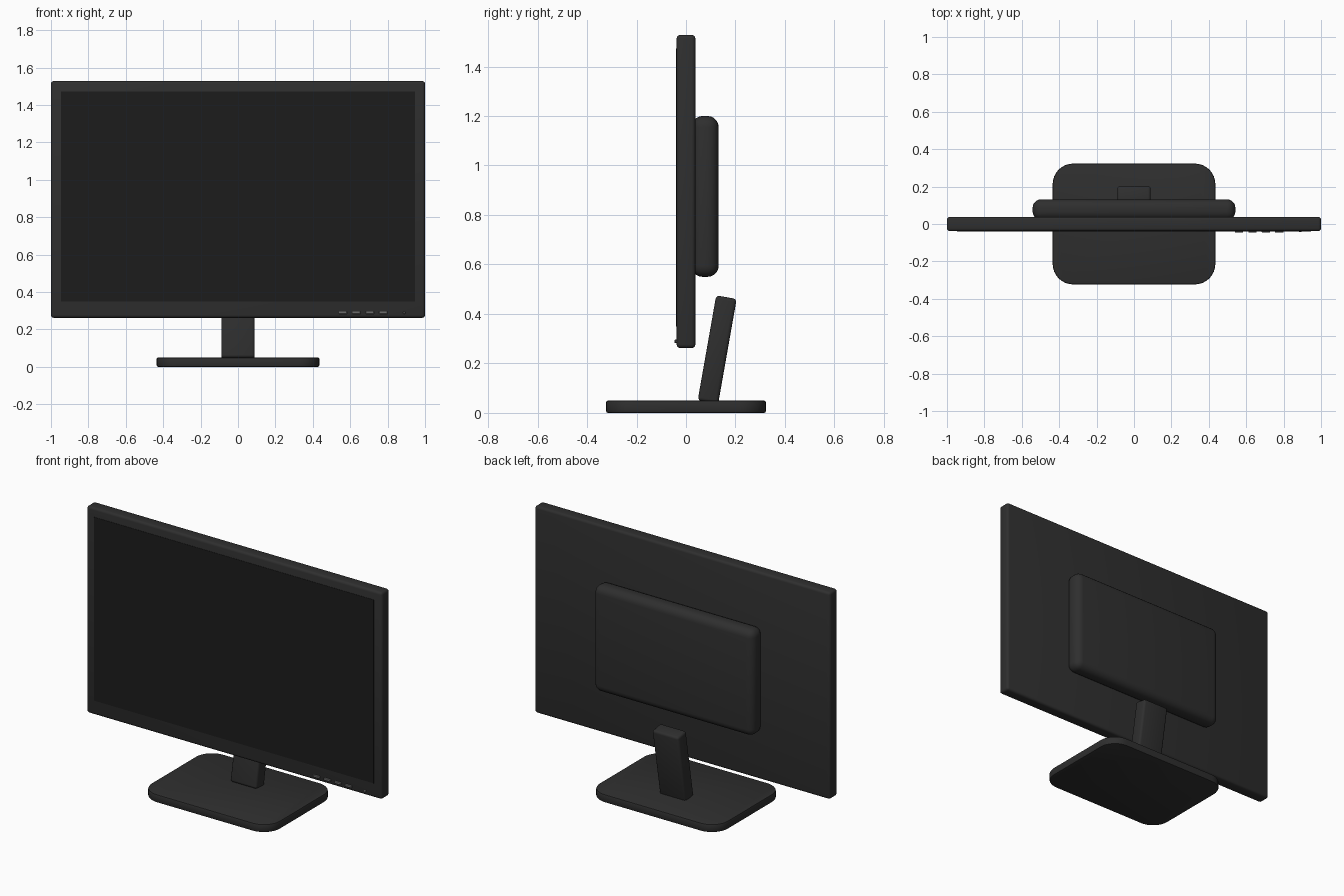
import bpy, bmesh
from math import radians

if "Cube" in bpy.data.objects:
    bpy.data.objects.remove(bpy.data.objects["Cube"])


def material(name, v):
    m = bpy.data.materials.new(name)
    m.diffuse_color = (v, v, v, 1)
    m.use_nodes = True
    m.node_tree.nodes["Principled BSDF"].inputs["Base Color"].default_value = m.diffuse_color
    return m


plastic = material("dark_plastic", 0.028)
glass = material("screen_black", 0.012)
button_grey = material("button_grey", 0.15)


def box(name, lo, hi, mat, bevel=0.0, segments=3, corner=0.0, tilt=0.0):
    """Box from lo to hi; corner rounds the upright edges, bevel softens the rest."""
    size = [b - a for a, b in zip(lo, hi)]
    bm = bmesh.new()
    bmesh.ops.create_cube(bm, size=1)
    bmesh.ops.scale(bm, vec=size, verts=bm.verts)
    if corner:
        upright = [e for e in bm.edges
                   if abs(e.verts[0].co.z - e.verts[1].co.z) > 1e-4]
        bmesh.ops.bevel(bm, geom=upright, offset=corner, segments=8,
                        profile=0.5, affect='EDGES')
    if bevel:
        sharp = [e for e in bm.edges if e.calc_face_angle(0) > radians(40)]
        bmesh.ops.bevel(bm, geom=sharp, offset=bevel, segments=segments,
                        profile=0.5, affect='EDGES')
    me = bpy.data.meshes.new(name)
    bm.to_mesh(me)
    bm.free()
    me.materials.append(mat)
    ob = bpy.data.objects.new(name, me)
    ob.location = [(a + b) / 2 for a, b in zip(lo, hi)]
    ob.rotation_euler.x = tilt
    bpy.context.collection.objects.link(ob)
    bpy.context.view_layer.objects.active = ob
    ob.select_set(True)
    bpy.ops.object.shade_smooth_by_angle(angle=radians(35))
    ob.select_set(False)
    return ob


# Display panel and screen
box("display_frame", (-1, -0.038, 0.262), (1, 0.038, 1.528), plastic, 0.015)
box("screen", (-0.946, -0.04, 0.35), (0.946, -0.03, 1.473), glass)

# Housing on the back
box("rear_housing", (-0.542, 0.022, 0.55), (0.542, 0.132, 1.2), plastic, 0.045, 5)

# Stand: leaning neck on a rounded plate
box("stand_neck", (-0.089, 0.084, 0.04), (0.089, 0.168, 0.471), plastic,
    0.014, tilt=radians(-10))
box("stand_base", (-0.435, -0.323, 0), (0.435, 0.323, 0.05), plastic,
    0.008, 2, corner=0.11)

# Control buttons and power light
for i in range(4):
    x = 0.561 + i * 0.072
    box(f"button_{i + 1}", (x - 0.022, -0.046, 0.282),
        (x + 0.022, -0.03, 0.297), button_grey, 0.002, 1)
box("power_light", (0.883, -0.044, 0.283), (0.895, -0.03, 0.295), button_grey, 0.003, 2)
